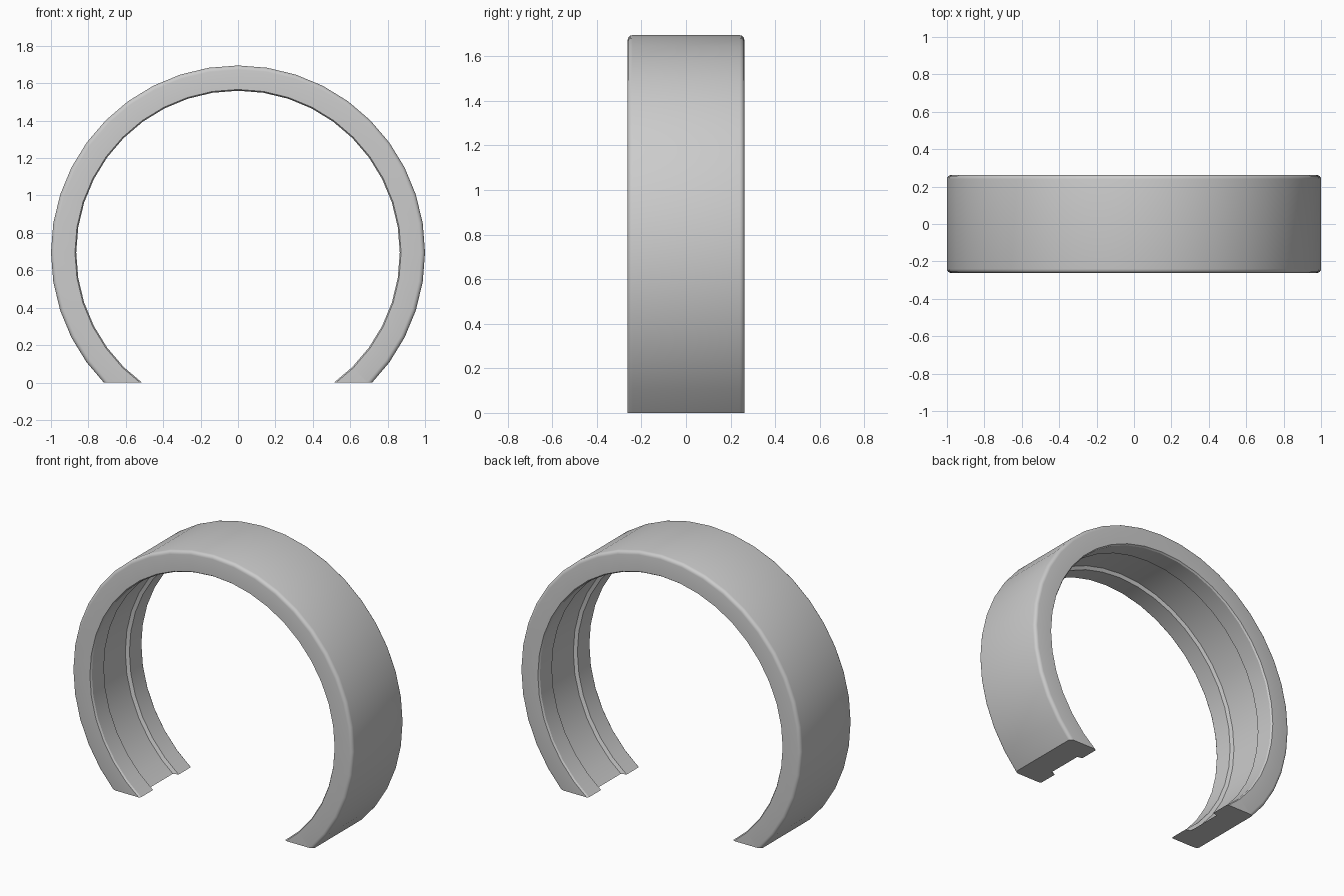
import bpy, bmesh, math

if "Cube" in bpy.data.objects:
    bpy.data.objects.remove(bpy.data.objects["Cube"])

SEGMENTS = 40
CENTRE_Z = 0.695
HALF_WIDTH = 0.262
OUTER, INNER, GROOVE = 1.0, 0.865, 0.887
FILLET, CHAMFER = 0.022, 0.007


def half_profile():
    # (radius, y) for the +y half: outer face, rounded edge, side, inner lip, groove
    pts = []
    for i in range(5):
        a = math.radians(90 - 22.5 * i)
        pts.append((OUTER - FILLET + FILLET * math.sin(a),
                    HALF_WIDTH - FILLET + FILLET * math.cos(a)))
    pts += [(INNER + CHAMFER, HALF_WIDTH), (INNER, HALF_WIDTH - CHAMFER * 1.5),
            (INNER, 0.13), (GROOVE, 0.12)]
    return pts


half = half_profile()
profile = half + [(r, -y) for r, y in reversed(half)]

# Revolve the section about the y axis
bm = bmesh.new()
rings = []
for s in range(SEGMENTS):
    a = 2 * math.pi * s / SEGMENTS
    rings.append([bm.verts.new((r * math.sin(a), y, CENTRE_Z + r * math.cos(a)))
                  for r, y in profile])
n = len(profile)
for s in range(SEGMENTS):
    p, q = rings[s], rings[(s + 1) % SEGMENTS]
    for i in range(n):
        j = (i + 1) % n
        bm.faces.new((p[i], p[j], q[j], q[i]))

# Cut the ring open at the floor and cap both ends
bmesh.ops.bisect_plane(bm, geom=bm.verts[:] + bm.edges[:] + bm.faces[:],
                       plane_co=(0, 0, 0), plane_no=(0, 0, 1), clear_inner=True)
bmesh.ops.edgeloop_fill(bm, edges=[e for e in bm.edges if e.is_boundary])
bmesh.ops.recalc_face_normals(bm, faces=bm.faces[:])

mesh = bpy.data.meshes.new("open_ring_band")
bm.to_mesh(mesh)
bm.free()
band = bpy.data.objects.new("open_ring_band", mesh)
bpy.context.collection.objects.link(band)

# Smooth curved faces, crisp lips and ends
bpy.context.view_layer.objects.active = band
band.select_set(True)
bpy.ops.object.shade_smooth_by_angle(angle=math.radians(30))
